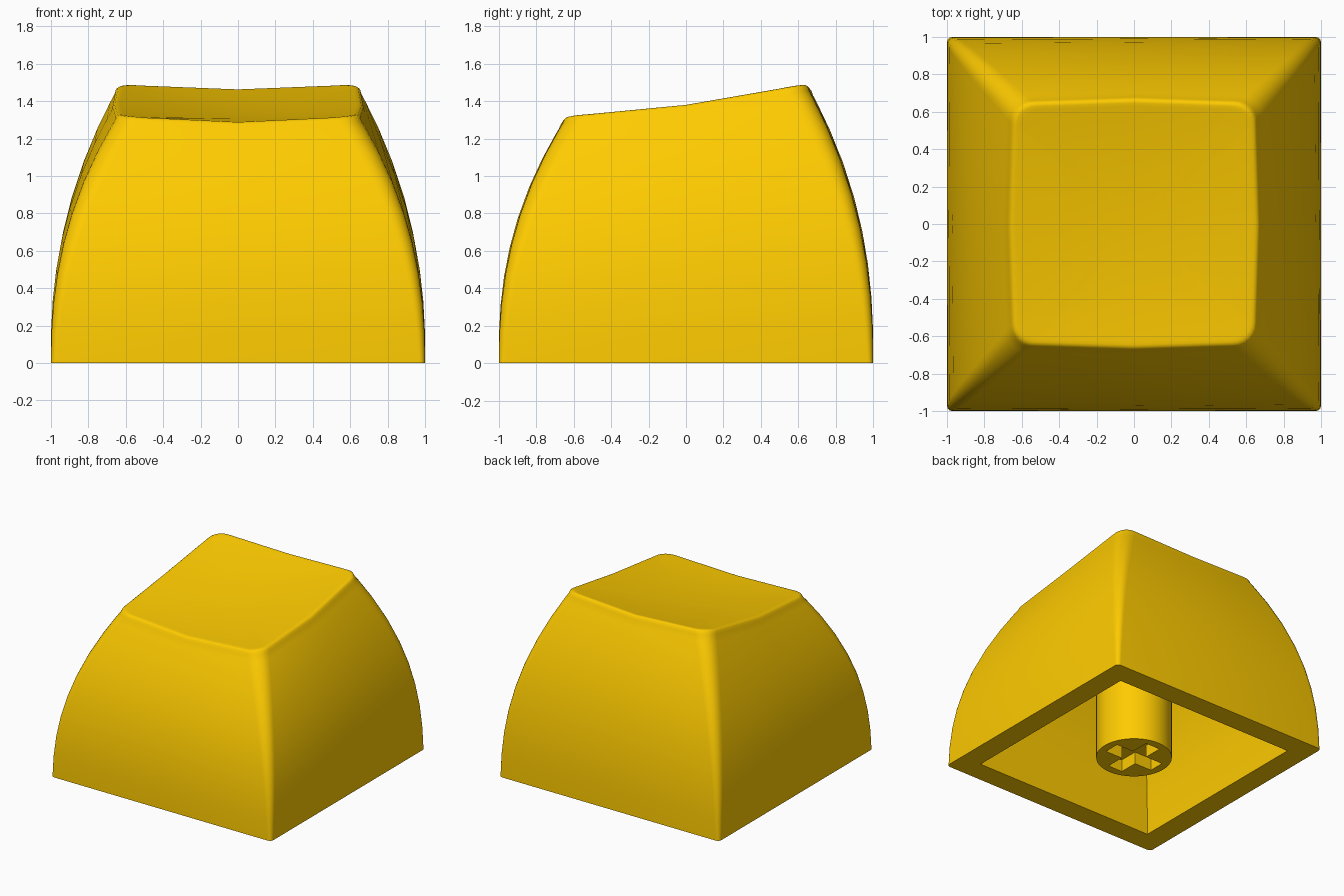
import bpy, bmesh, math

if "Cube" in bpy.data.objects:
    bpy.data.objects.remove(bpy.data.objects["Cube"])

CORNER = 6    # segments per rounded corner
WALL = 0.18   # shell thickness


def top_z(x, y):
    # dished, back-tilted typing surface
    return 1.344 + 0.135 * y + 0.0756 * y * y + 0.036 * min(1, abs(x) / 0.63) ** 2


def half_width(t):
    # curved side profile, t runs from the base to the rim
    return 1 - 0.34 * (t / 0.975) ** 2.3


def outline(half, radius, bulge):
    # rounded square with slightly bowed sides
    pts = []
    for q in range(4):
        a0 = q * math.pi / 2
        c, s = math.cos(a0), math.sin(a0)
        local = [(half + bulge, 0)]
        for i in range(CORNER + 1):
            a = i / CORNER * math.pi / 2
            local.append((half - radius + radius * math.cos(a),
                          half - radius + radius * math.sin(a)))
        pts += [(x * c - y * s, x * s + y * c) for x, y in local]
    return pts


def bridge(bm, a, b):
    n = len(a)
    for i in range(n):
        bm.faces.new((a[i], a[(i + 1) % n], b[(i + 1) % n], b[i]))


def smooth(ob, angle):
    bpy.ops.object.select_all(action='DESELECT')
    ob.select_set(True)
    bpy.context.view_layer.objects.active = ob
    bpy.ops.object.shade_smooth_by_angle(angle=math.radians(angle))


def finish(name, bm):
    bmesh.ops.recalc_face_normals(bm, faces=bm.faces)
    me = bpy.data.meshes.new(name)
    bm.to_mesh(me)
    bm.free()
    ob = bpy.data.objects.new(name, me)
    bpy.context.collection.objects.link(ob)
    me.materials.append(yellow)
    return ob


yellow = bpy.data.materials.new("yellow_plastic")
yellow.diffuse_color = (1.0, 0.6, 0.0, 1)
yellow.use_nodes = True
yellow.node_tree.nodes["Principled BSDF"].inputs["Base Color"].default_value = yellow.diffuse_color

# Cap shell: curved outer walls
bm = bmesh.new()
rings = []
rim = outline(0.66, 0.12, 0.018)
for t in (0, 0.12, 0.24, 0.36, 0.48, 0.6, 0.73, 0.85, 0.945, 0.975):
    pts = outline(half_width(t), 0.03 + 0.09 * t, 0.018 * t)
    rings.append([bm.verts.new((x, y, t * top_z(*p)))
                  for (x, y), p in zip(pts, rim)])

# Rounded rim and dished top
for scale, drop in ((0.99, 0.014), (0.973, 0.003), (0.955, 0), (0.93, 0), (0.5, 0)):
    rings.append([bm.verts.new((x * scale, y * scale,
                                top_z(x * scale, y * scale) - drop))
                  for x, y in rim])
for a, b in zip(rings, rings[1:]):
    bridge(bm, a, b)
centre = bm.verts.new((0, 0, top_z(0, 0)))
last = rings[-1]
for i in range(len(last)):
    bm.faces.new((last[i], last[(i + 1) % len(last)], centre))

# Hollow underside: square cavity following the outer walls and top
inner = []
for t in (0, 0.25, 0.5, 0.75, 0.92):
    h = half_width(t) - WALL
    inner.append([bm.verts.new((sx * h, sy * h,
                                t / 0.92 * (top_z(sx * 0.5, sy * 0.5) - WALL)))
                  for sx, sy in ((1, 1), (0, 1), (-1, 1), (-1, 0),
                                 (-1, -1), (0, -1), (1, -1), (1, 0))])
for a, b in zip(inner, inner[1:]):
    bridge(bm, a, b)
ceiling = bm.verts.new((0, 0, top_z(0, 0) - WALL))
for i in range(8):
    bm.faces.new((inner[-1][i], inner[-1][(i + 1) % 8], ceiling))

# Flat bottom rim, one side at a time
base, side = rings[0], len(rings[0]) // 4
mid = 1 + CORNER // 2   # the corner's middle point in each quarter
for q in range(4):
    start = q * side + mid
    strip = [base[(start + i) % len(base)] for i in range(side + 1)]
    edge = [inner[0][(2 * q + i) % 8] for i in (2, 1, 0)]
    bm.faces.new(strip + edge)
smooth(finish("keycap_shell", bm), 40)

# Mounting stem
bm = bmesh.new()
bmesh.ops.create_cone(bm, cap_ends=True, segments=48, radius1=0.285,
                      radius2=0.285, depth=1.2)
bmesh.ops.translate(bm, verts=bm.verts, vec=(0, 0, 0.6))
stem = finish("stem", bm)

# Shallow cross-shaped socket cut into the stem
bm = bmesh.new()
L, w = 0.22, 0.065
plan = []
for q in range(4):
    c, s = round(math.cos(q * math.pi / 2)), round(math.sin(q * math.pi / 2))
    plan += [(x * c - y * s, x * s + y * c) for x, y in ((L, -w), (L, w), (w, w))]
low, high = [[bm.verts.new((x, y, z)) for x, y in plan] for z in (-0.1, 0.1)]
bridge(bm, low, high)
bm.faces.new(low)
bm.faces.new(high)
cutter = finish("socket_cutter", bm)
cutter.hide_render = True
cut = stem.modifiers.new("socket", 'BOOLEAN')
cut.operation = 'DIFFERENCE'
cut.solver = 'EXACT'
cut.object = cutter
bpy.context.view_layer.objects.active = stem
bpy.ops.object.modifier_apply(modifier="socket")
bpy.data.objects.remove(cutter)
smooth(stem, 40)
